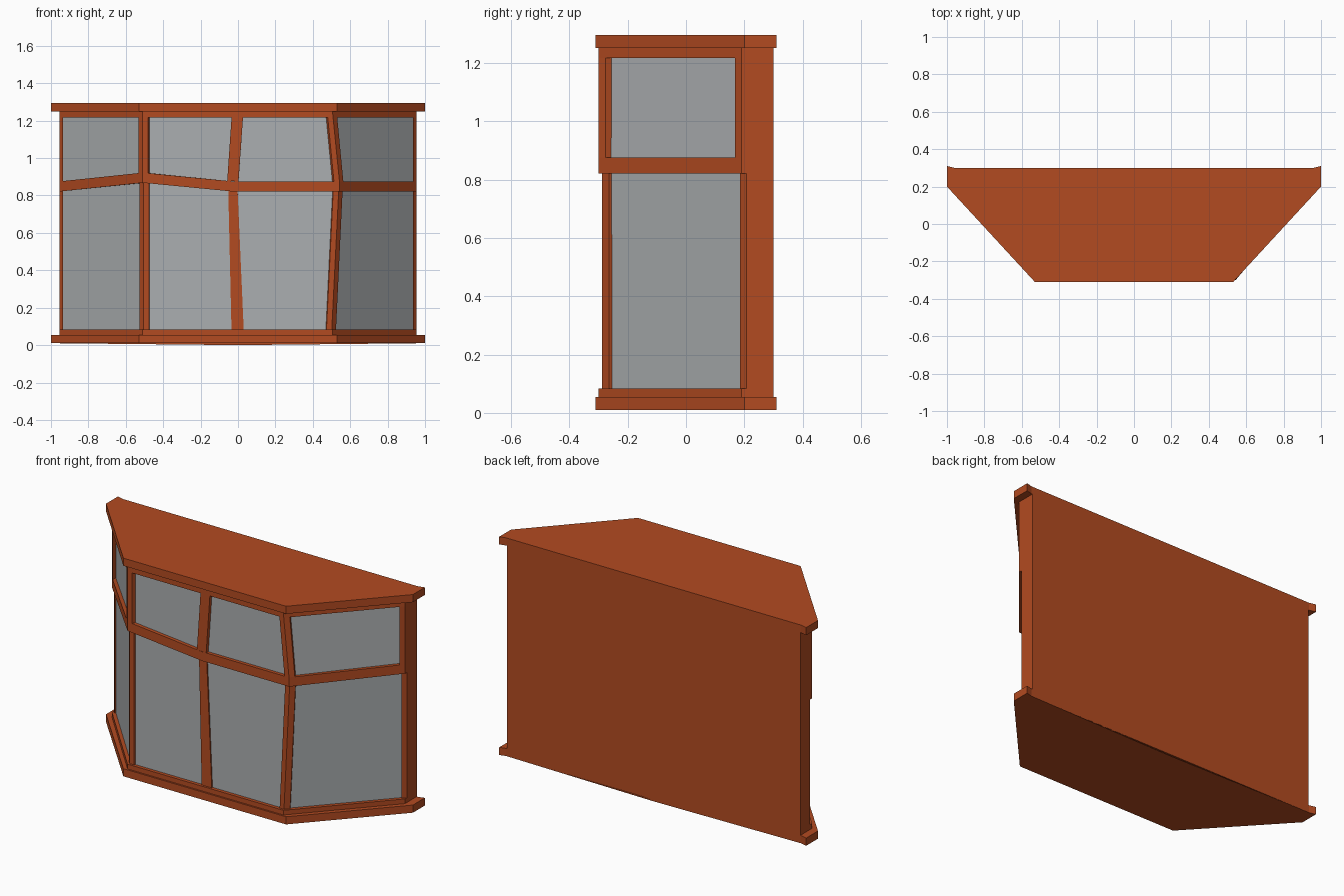
import bpy, bmesh
from mathutils import Vector

if "Cube" in bpy.data.objects:
    bpy.data.objects.remove(bpy.data.objects["Cube"])


def material(name, rgb):
    m = bpy.data.materials.new(name)
    m.diffuse_color = (*rgb, 1)
    m.use_nodes = True
    m.node_tree.nodes["Principled BSDF"].inputs["Base Color"].default_value = m.diffuse_color
    return m


WOOD = material("orange wood", (0.45, 0.07, 0.015))
GLASS = material("grey glass", (0.41, 0.43, 0.44))


def make(name, verts, faces, mats=(WOOD,), glass=()):
    me = bpy.data.meshes.new(name)
    me.from_pydata(verts, [], faces)
    for m in mats:
        me.materials.append(m)
    for i in glass:
        me.polygons[i].material_index = 1
    bm = bmesh.new()
    bm.from_mesh(me)
    bmesh.ops.recalc_face_normals(bm, faces=bm.faces)
    bm.to_mesh(me)
    bm.free()
    ob = bpy.data.objects.new(name, me)
    bpy.context.collection.objects.link(ob)
    return ob


def loft(name, rings, **kw):
    """Stack equal rings of points into a closed solid."""
    n = len(rings[0])
    verts = [p for r in rings for p in r]
    faces = [(k * n + i, k * n + (i + 1) % n, (k + 1) * n + (i + 1) % n, (k + 1) * n + i)
             for k in range(len(rings) - 1) for i in range(n)]
    faces += [tuple(range(n)), tuple(range(len(verts) - n, len(verts)))]
    return make(name, verts, faces, **kw)


# Bay outline: left end, two front corners (the right one bulges at mid height), right end
def outline(z, inner):
    span = 0.80 if z < 0.85 else 0.40
    bulge = 0.04 * max(0, 1 - abs(z - 0.85) / span)
    y0, yf, dx = (0.22, -0.28, 0.009) if inner else (0.19, -0.30, 0)
    return [Vector((-0.955, y0, z)), Vector((-0.51 + dx, yf, z)),
            Vector((0.505 + bulge - dx, yf, z)), Vector((0.955, y0, z))]


# Body with glass on the three front walls
rings = [outline(z, True) + [Vector((0.955, 0.30, z)), Vector((-0.955, 0.30, z))]
         for z in (0.05, 0.85, 1.255)]
loft("bay_body", rings, mats=(WOOD, GLASS), glass=(0, 1, 2, 6, 7, 8))


# Roof and sill slabs
def slab(name, z0, z1, sag=0.0):
    half = [(0, 0.30), (0.96, 0.30), (1.0, 0.31), (1.0, 0.20), (0.53, -0.31)]
    pts = half + [(-x, y) for x, y in reversed(half[1:])]
    low = [(x, y, z0 - (sag if i == 0 else 0)) for i, (x, y) in enumerate(pts)]
    loft(name, [low, [(x, y, z1) for x, y in pts]])


slab("sill", 0.01, 0.055, 0.01)
slab("roof", 1.25, 1.295)


# Frame bars: quads in wall coordinates, filled from the glass out to the wall face
def bar(name, wall, quad, setback=0.0):
    def ring(f):
        out = []
        for t, z in quad:
            o, i = outline(z, False), outline(z, True)
            a = o[wall].lerp(i[wall], f)
            b = o[wall + 1].lerp(i[wall + 1], f)
            out.append(a.lerp(b, t))
        return out
    loft(name, [ring(1.05), ring(setback)])


LOW, HIGH, H = 0.083, 1.217, 0.027
MID = 0.46  # centre post position on the front wall at rail height
# Middle rail height along each wall: (t, z) points
rails = [[(0, 0.848), (1, 0.895)],
         [(0, 0.895), (MID, 0.848), (1, 0.848)],
         [(0, 0.848), (1, 0.848)]]


def rail_z(wall, t):
    for (a, za), (b, zb) in zip(rails[wall], rails[wall][1:]):
        if a <= t <= b:
            return za + (zb - za) * (t - a) / (b - a)


def post(name, wall, foot, lower_top, upper_foot, head):
    z = [rail_z(wall, t) for t in lower_top]
    bar(name + "_lower", wall, [(foot[0], LOW), (foot[1], LOW),
                                (lower_top[1], z[1] - H), (lower_top[0], z[0] - H)], 0.6)
    z = [rail_z(wall, t) for t in upper_foot]
    bar(name + "_upper", wall, [(upper_foot[0], z[0] + H), (upper_foot[1], z[1] + H),
                                (head[1], HIGH), (head[0], HIGH)])


for w, side in enumerate(("left", "front", "right")):
    bar(side + "_bottom_rail", w, [(0, 0.05), (1, 0.05), (1, LOW), (0, LOW)])
    bar(side + "_top_rail", w, [(0, HIGH), (1, HIGH), (1, 1.25), (0, 1.25)])
    for (a, za), (b, zb) in zip(rails[w], rails[w][1:]):
        bar(side + "_middle_rail", w, [(a, za - H), (b, zb - H), (b, zb + H), (a, za + H)])
    # edge posts
    first, last = ((0, 0.045), (0.95, 1)) if w == 0 else \
        ((0, 0.028), (0.972, 1)) if w == 1 else ((0, 0.05), (0.955, 1))
    post(side + "_first_post", w, first, first, first, first)
    post(side + "_last_post", w, last, last, last, last)

# Leaning centre post on the front
post("centre_post", 1, (0.467, 0.532), (0.434, 0.482), (0.430, 0.487), (0.467, 0.527))
